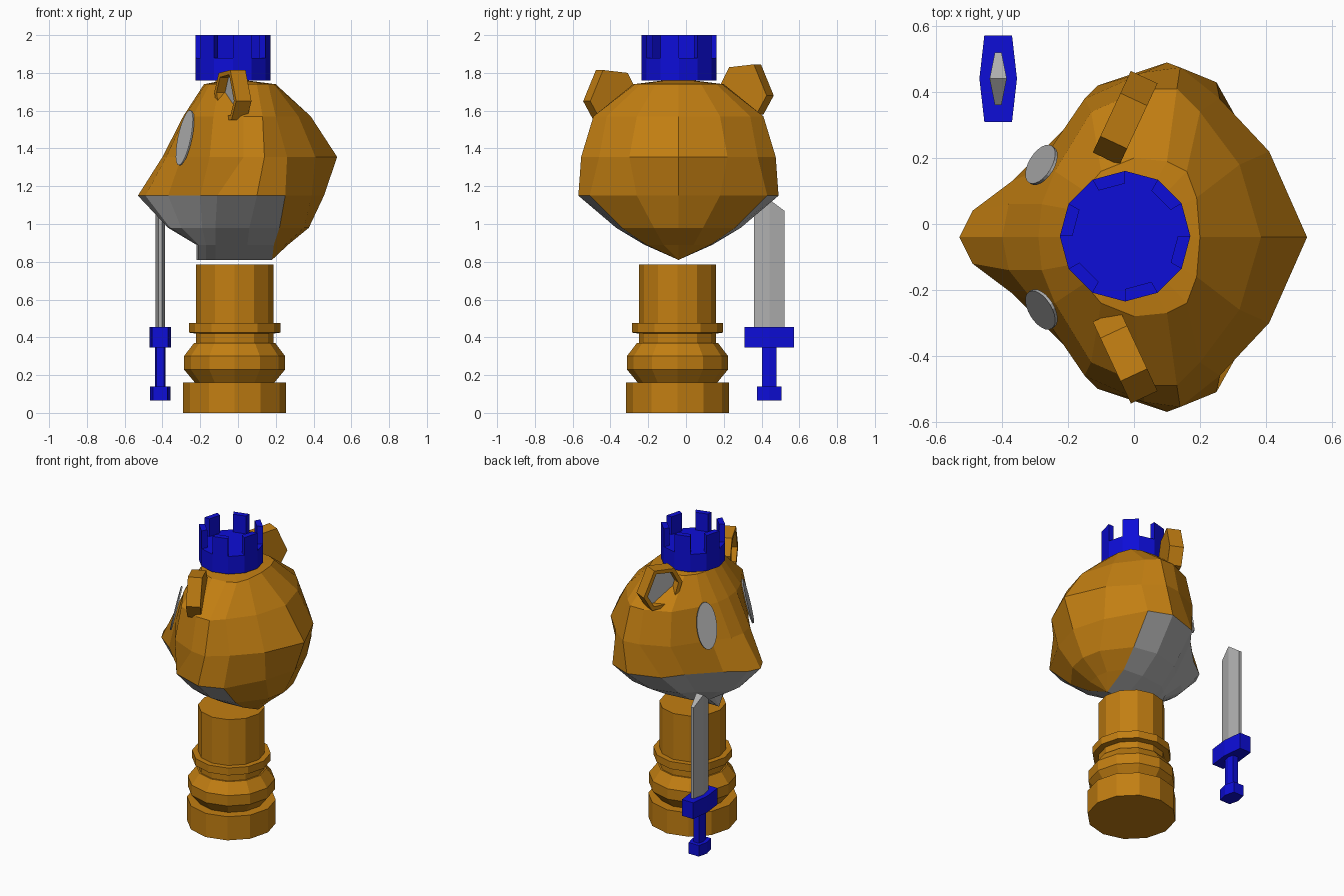
import bpy, bmesh, math
from mathutils import Vector, Matrix

cube = bpy.data.objects.get("Cube")
if cube:
    bpy.data.objects.remove(cube, do_unlink=True)


def material(name, rgb):
    m = bpy.data.materials.new(name)
    m.use_nodes = True
    m.diffuse_color = (*rgb, 1)
    m.node_tree.nodes["Principled BSDF"].inputs["Base Color"].default_value = (*rgb, 1)
    return m


ORANGE = material("orange_brown", (0.54, 0.21, 0.006))
BLUE = material("royal_blue", (0.004, 0.004, 0.68))
GREY = material("grey", (0.43, 0.43, 0.43))
MID_Y = -0.04


def finish(name, bm, *mats):
    bmesh.ops.recalc_face_normals(bm, faces=bm.faces)
    mesh = bpy.data.meshes.new(name)
    bm.to_mesh(mesh)
    bm.free()
    obj = bpy.data.objects.new(name, mesh)
    bpy.context.collection.objects.link(obj)
    for m in mats:
        mesh.materials.append(m)
    return obj


def prism(bm, outline, offset):
    """Extrude a closed outline of points along an offset; returns the two caps."""
    a = [bm.verts.new(p) for p in outline]
    b = [bm.verts.new(Vector(p) + Vector(offset)) for p in outline]
    n = len(a)
    for i in range(n):
        j = (i + 1) % n
        bm.faces.new((a[i], a[j], b[j], b[i]))
    return bm.faces.new(a), bm.faces.new(b)


def lathe(name, profile, centre, mat, sides=12):
    bm = bmesh.new()
    rings = []
    for r, z in profile:
        rings.append([bm.verts.new((centre[0] + r * math.cos(math.tau * i / sides),
                                    centre[1] + r * math.sin(math.tau * i / sides), z))
                      for i in range(sides)])
    for lo, hi in zip(rings, rings[1:]):
        for i in range(sides):
            j = (i + 1) % sides
            bm.faces.new((lo[i], lo[j], hi[j], hi[i]))
    bm.faces.new(rings[0])
    bm.faces.new(rings[-1])
    return finish(name, bm, mat)


# Turned pedestal
lathe("pedestal", [(.273, 0), (.273, .16), (.21, .16), (.268, .23), (.268, .3), (.215, .37),
                   (.205, .37), (.205, .42), (.242, .425), (.242, .475), (.205, .475),
                   (.205, .785)], (-.018, -.045), ORANGE)

# Crown: drum with a merlon on every second side
CROWN = Vector((-.027, -.037, 0))
R = .198
lathe("crown_band", [(R, 1.76), (R, 1.88)], CROWN, BLUE)
bm = bmesh.new()
for k in range(6):
    outline = []
    for r, turn in ((R, 1), (R, 2), (R - .038, 2), (R - .038, 1)):
        a = math.tau * (2 * k + turn) / 12
        outline.append(CROWN + Vector((r * math.cos(a), r * math.sin(a), 1.87)))
    prism(bm, outline, (0, 0, .13))
finish("crown_merlons", bm, BLUE)

# Head: horizontal half rings of (x, half width), muzzle to back of skull
RINGS = [
    (1.74, [(-.18, 0), (-.17, .08), (-.15, .14), (-.1, .2), (0, .24),
            (.1, .23), (.16, .2), (.19, .12), (.2, 0)]),
    (1.57, [(-.29, 0), (-.28, .1), (-.24, .2), (-.13, .38), (.03, .45),
            (.13, .45), (.2, .38), (.32, .22), (.385, 0)]),
    (1.355, [(-.4, 0), (-.38, .1), (-.3, .2), (-.15, .42), (.03, .5),
             (.14, .515), (.26, .42), (.41, .26), (.525, 0)]),
    (1.15, [(-.53, 0), (-.49, .08), (-.37, .17), (-.2, .34), (-.11, .46),
            (.1, .53), (.25, .47), (.39, .22), (.455, 0)]),
    (.98, [(-.37, 0), (-.36, .07), (-.3, .13), (-.19, .21), (-.12, .28),
           (.06, .33), (.22, .3), (.35, .13), (.375, 0)]),
    (.89, [(-.22, 0), (-.22, .05), (-.21, .09), (-.17, .12), (-.12, .16),
           (.05, .18), (.19, .17), (.25, .08), (.265, 0)]),
]
KEEL = [-.22, -.22, -.21, -.17, -.12, .05, .18, .18, .18]
RINGS.append((.81, [(x, 0) for x in KEEL]))
bm = bmesh.new()
for side in (1, -1):
    grid = [[bm.verts.new((x, MID_Y + side * h, z)) for x, h in ring] for z, ring in RINGS]
    apex = bm.verts.new((-.03, MID_Y, 1.77))
    for i in range(len(KEEL) - 1):
        bm.faces.new((apex, grid[0][i], grid[0][i + 1]))
        for row in range(len(grid) - 1):
            up, down = grid[row], grid[row + 1]
            f = bm.faces.new((up[i], up[i + 1], down[i + 1], down[i]))
            # grey jaw and throat
            f.material_index = int(row >= 3 and i < 6)
bmesh.ops.remove_doubles(bm, verts=bm.verts, dist=.001)
finish("head", bm, ORANGE, GREY)

# Ears: upright hexagonal plates turned outward, with a recessed grey inside
EAR = [(-.13, 1.73), (-.075, 1.83), (.07, 1.845), (.145, 1.68), (.085, 1.58), (-.08, 1.58)]
for name, side, drop in (("left_ear", 1, 0), ("right_ear", -1, .03)):
    along = Vector((.42, side * .9, 0))
    facing = Vector((-.9, side * .42, 0))
    base = Vector((-.03, MID_Y + side * .355, -drop)) - facing * .045
    bm = bmesh.new()
    back, front = prism(bm, [base + along * u + Vector((0, 0, z)) for u, z in EAR], facing * .09)
    bmesh.ops.recalc_face_normals(bm, faces=bm.faces)
    bmesh.ops.inset_region(bm, faces=[front], thickness=.028)
    walls = bmesh.ops.extrude_discrete_faces(bm, faces=[front])["faces"]
    for f in walls:
        f.material_index = 1
        bmesh.ops.translate(bm, verts=f.verts, vec=facing * -.05)
    finish(name, bm, ORANGE, GREY)

# Eyes: thin oval plates lying on the face
for name, side in (("left_eye", 1), ("right_eye", -1)):
    normal = Vector((-.83, side * .51, .23)).normalized()
    across = Vector((0, 0, 1)).cross(normal).normalized()
    tall = normal.cross(across)
    centre = Vector((-.277, MID_Y + side * .217, 1.455))
    bm = bmesh.new()
    prism(bm, [centre + across * (.066 * math.cos(math.tau * i / 24))
               + tall * (.15 * math.sin(math.tau * i / 24)) for i in range(24)], normal * .009)
    finish(name, bm, GREY)

# Sword: stacked six-sided bars
SWORD = Vector((-.412, .441, 0))


def bar(name, half_x, end_x, half_y, z0, z1, mat, tip=0):
    bm = bmesh.new()
    shape = [(end_x, half_y), (half_x, 0), (end_x, -half_y),
             (-end_x, -half_y), (-half_x, 0), (-end_x, half_y)]
    _, top = prism(bm, [SWORD + Vector((x, y, z0)) for x, y in shape], (0, 0, z1 - z0))
    if tip:
        # raise the middle into a ridge
        mid = [v for v in top.verts if abs(v.co.y - SWORD.y) < .001]
        bmesh.ops.connect_verts(bm, verts=mid)
        for v in mid:
            v.co.z += tip
    finish(name, bm, mat)


bar("sword_pommel", .054, .038, .065, .065, .14, BLUE)
bar("sword_grip", .028, .02, .038, .14, .345, BLUE)
bar("sword_guard", .057, .042, .131, .345, .455, BLUE)
bar("sword_blade", .026, .01, .08, .455, 1.07, GREY, tip=.06)
